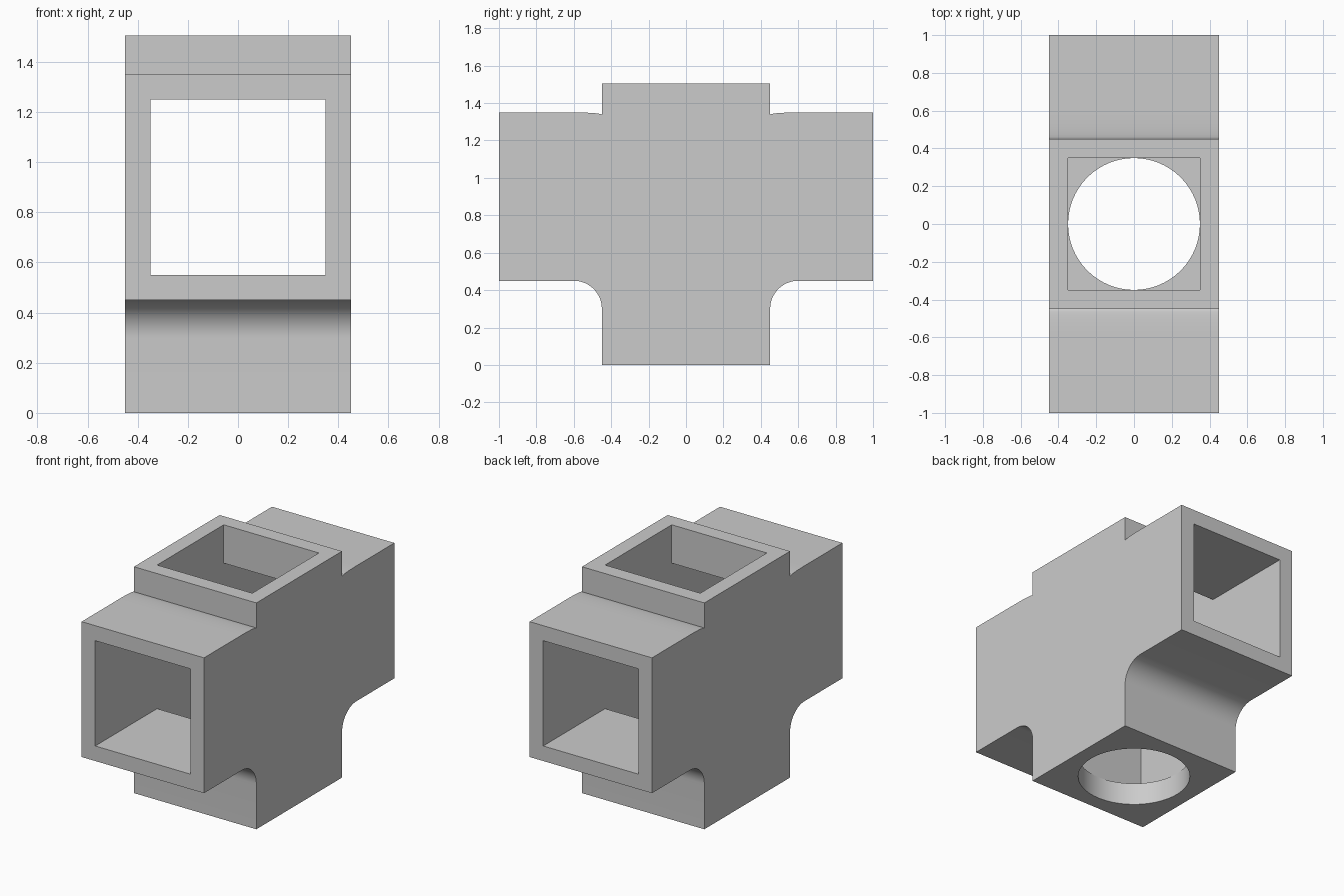
import bpy
import bmesh
import math

cube = bpy.data.objects.get("Cube")
if cube:
    bpy.data.objects.remove(cube, do_unlink=True)

OUTER, INNER, LENGTH = 0.45, 0.35, 1.0
FILLET, DIP = 0.15, 0.012
ARM_LOW, ARM_HIGH, TOP = 0.45, 0.35 + 1.0, 1.505

grey = bpy.data.materials.new("plain_grey")
grey.use_nodes = True
grey.diffuse_color = (0.6, 0.6, 0.6, 1)
grey.node_tree.nodes["Principled BSDF"].inputs["Base Color"].default_value = grey.diffuse_color


def extrude_profile(name, half_profile, half_width):
    """Mirror a +y half profile (y, z), then extrude it along x."""
    outline = half_profile + [(-y, z) for y, z in reversed(half_profile)]
    bm = bmesh.new()
    face = bm.faces.new([bm.verts.new((-half_width, y, z)) for y, z in outline])
    swept = bmesh.ops.extrude_face_region(bm, geom=[face])["geom"]
    moved = [v for v in swept if isinstance(v, bmesh.types.BMVert)]
    bmesh.ops.translate(bm, verts=moved, vec=(2 * half_width, 0, 0))
    bmesh.ops.recalc_face_normals(bm, faces=bm.faces)
    mesh = bpy.data.meshes.new(name)
    bm.to_mesh(mesh)
    bm.free()
    mesh.materials.append(grey)
    obj = bpy.data.objects.new(name, mesh)
    bpy.context.collection.objects.link(obj)
    return obj


def cut(target, cutter):
    mod = target.modifiers.new(cutter.name, "BOOLEAN")
    mod.operation = "DIFFERENCE"
    mod.solver = "EXACT"
    mod.object = cutter
    bpy.context.view_layer.objects.active = target
    bpy.ops.object.modifier_apply(modifier=mod.name)
    bpy.data.objects.remove(cutter, do_unlink=True)


# Body: filleted lower corners, slight dip where the arms meet the top collar
def arc(drop, base, steps):
    return [(OUTER + FILLET * (1 - math.sin(a)), base - drop * (1 - math.cos(a)))
            for a in (math.pi / 2 * i / steps for i in range(steps + 1))]


lower = arc(FILLET, ARM_LOW, 16)[::-1]
upper = arc(DIP, ARM_HIGH, 8)
body = extrude_profile(
    "tee_body",
    [(OUTER, 0)] + lower + [(LENGTH, ARM_LOW), (LENGTH, ARM_HIGH)] + upper + [(OUTER, TOP)],
    OUTER)

# Square passages: one through both arms, one down from the collar to the floor
WALL = OUTER - INNER
passage = extrude_profile(
    "square_passages",
    [(INNER, 0.15), (INNER, ARM_LOW + WALL), (LENGTH + 0.2, ARM_LOW + WALL),
     (LENGTH + 0.2, ARM_HIGH - WALL), (INNER, ARM_HIGH - WALL), (INNER, TOP + 0.2)],
    INNER)
cut(body, passage)

# Round hole through the floor
bpy.ops.mesh.primitive_cylinder_add(vertices=64, radius=INNER - 0.001, depth=0.5)
hole = bpy.context.object
hole.name = "round_hole"
hole.data.materials.append(grey)
cut(body, hole)

bpy.ops.object.select_all(action="DESELECT")
body.select_set(True)
bpy.context.view_layer.objects.active = body
bpy.ops.object.shade_smooth_by_angle(angle=math.radians(30))
